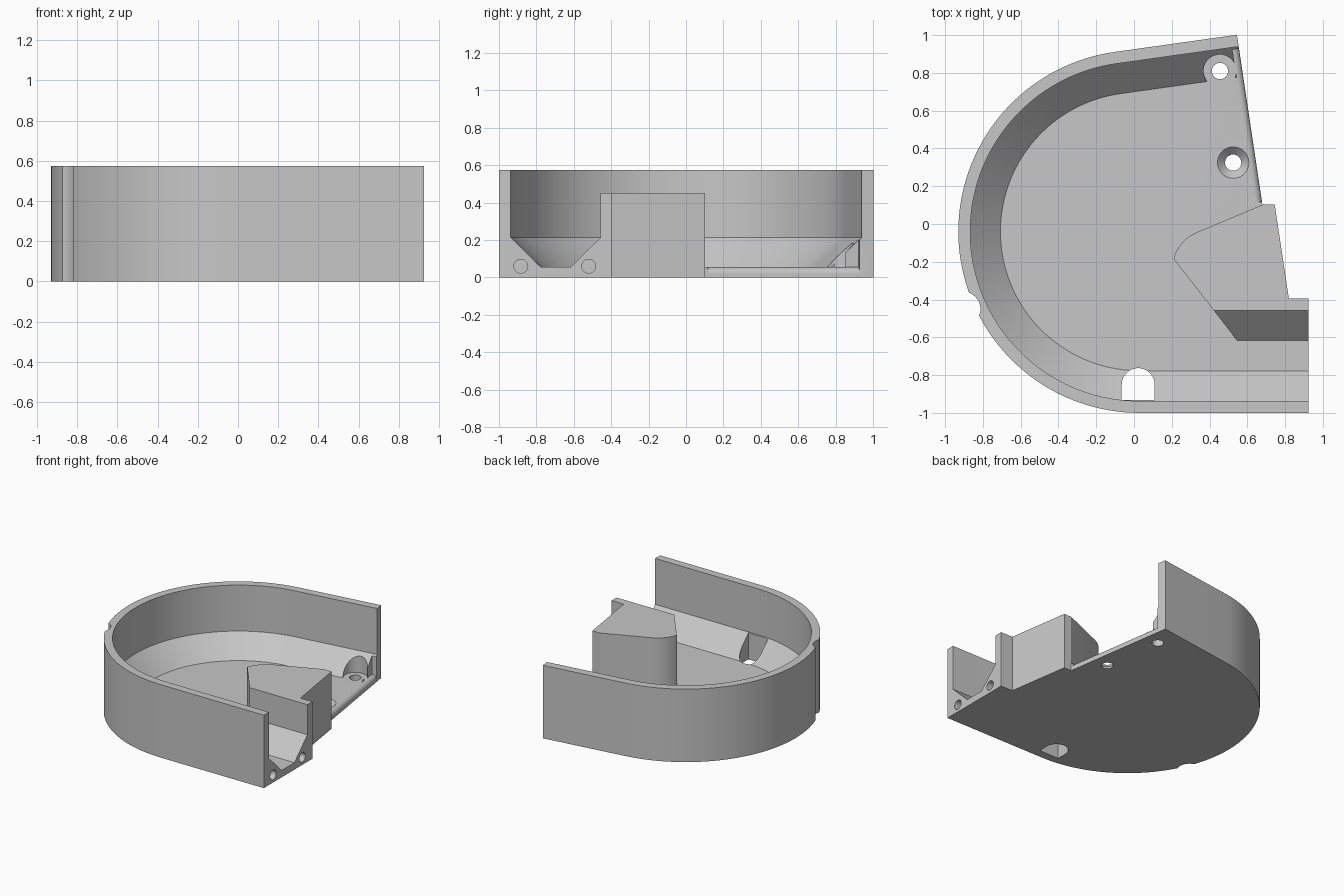
import bpy
import bmesh
from math import sin, cos, radians, pi
from mathutils import Vector

if "Cube" in bpy.data.objects:
    bpy.data.objects.remove(bpy.data.objects["Cube"], do_unlink=True)

CENTRE = Vector((0.03, -0.04))
TILT = radians(8)                      # angle of the rear straight wall
HEIGHT, LEDGE, FLOOR = 0.575, 0.213, 0.055

grey = bpy.data.materials.new("plain_grey")
grey.use_nodes = True
grey.diffuse_color = (0.57, 0.57, 0.57, 1)
grey.node_tree.nodes["Principled BSDF"].inputs["Base Color"].default_value = (0.57, 0.57, 0.57, 1)


def loft(name, rings):
    """Closed solid through rings of 3D points with equal counts."""
    bm = bmesh.new()
    loops = [[bm.verts.new(p) for p in ring] for ring in rings]
    n = len(loops[0])
    for a, b in zip(loops, loops[1:]):
        for i in range(n):
            j = (i + 1) % n
            bm.faces.new((a[i], a[j], b[j], b[i]))
    bm.faces.new(loops[0])
    bm.faces.new(loops[-1])
    bmesh.ops.recalc_face_normals(bm, faces=bm.faces)
    mesh = bpy.data.meshes.new(name)
    bm.to_mesh(mesh)
    bm.free()
    mesh.materials.append(grey)
    obj = bpy.data.objects.new(name, mesh)
    bpy.context.collection.objects.link(obj)
    return obj


def prism(name, outline, z0, z1):
    return loft(name, [[(x, y, z) for x, y in outline] for z in (z0, z1)])


def circle(x, y, r, n=40):
    return [(x + r * cos(2 * pi * i / n), y + r * sin(2 * pi * i / n)) for i in range(n)]


def cut(target, cutter, operation='DIFFERENCE'):
    """Apply a boolean and discard the cutter."""
    cutter.hide_render = True
    mod = target.modifiers.new("cut", 'BOOLEAN')
    mod.operation, mod.solver, mod.object = operation, 'EXACT', cutter
    bpy.context.view_layer.objects.active = target
    bpy.ops.object.modifier_apply(modifier=mod.name)
    bpy.data.objects.remove(cutter, do_unlink=True)


def shell_path(radius, end_x=None, run=1.3):
    """Front straight, left arc and tilted rear straight."""
    steps = 72
    pts = [(end_x or 1.5, CENTRE.y - radius)]
    for i in range(steps + 1):
        a = -pi / 2 - (pi - TILT) * i / steps
        pts.append((CENTRE.x + radius * cos(a), CENTRE.y + radius * sin(a)))
    x, y = pts[-1]
    pts.append((x + run * cos(TILT), y + run * sin(TILT)))
    return pts


# Outer body, including the stepped right edge
outline = shell_path(0.96, 0.925, 0.655)
rear_corner = Vector(outline[-1])
edge_end = Vector((0.68, 0.102))
outline += [edge_end, (0.745, 0.102), (0.82, -0.395), (0.925, -0.395)]
housing = prism("housing", outline, 0, HEIGHT)

# Raised island: rounded nose, slanted sides, sloped channel flank
nose = [(0.21, -0.185), (0.217, -0.158), (0.235, -0.125), (0.262, -0.09),
        (0.295, -0.063), (0.33, -0.045)]
island = prism("island", nose + [(1.3, 0.363), (1.3, -0.7), (0.611, -0.7)], -0.1, 0.45)
channel = [(-1, -0.2), (-0.878, -0.2), (-0.457, LEDGE), (-0.457, 0.7), (-1, 0.7)]
cut(island, loft("channel_cutter", [[(x, y, z) for y, z in channel] for x in (-0.5, 1.5)]))

# Cavity with sloped lower rim, leaving the island standing
cavity = loft("cavity_cutter", [[(x, y, z) for x, y in shell_path(r)]
              for r, z in ((0.737, FLOOR), (0.897, LEDGE), (0.897, 0.8))])
cut(cavity, island)
cut(housing, cavity)

# Screw hole with clearance in the rim, and a countersunk hole
cut(housing, prism("clearance_cutter", circle(0.455, 0.81, 0.087), FLOOR - 0.001, 0.4))
cut(housing, prism("hole_cutter", circle(0.455, 0.81, 0.043), -0.1, 0.3))
cut(housing, loft("countersink_cutter", [[(x, y, z) for x, y in circle(0.525, 0.325, r)]
    for r, z in ((0.043, -0.1), (0.043, 0.015), (0.083, FLOOR), (0.083, 0.2))]))

# Round-ended slot through the front rim
slot = [(0.022 + 0.087 * cos(pi * i / 20), -0.85 + 0.087 * sin(pi * i / 20)) for i in range(21)]
cut(housing, prism("slot_cutter", slot + [(-0.065, -0.932), (0.109, -0.932)], -0.1, 0.35))

# Rounded notch in the outer wall
cut(housing, prism("notch_cutter", circle(-0.905, -0.45, 0.092), -0.1, 0.8))

# Blind pin holes in the right end
for y in (-0.883, -0.52):
    cut(housing, loft("pin_cutter", [[(x, py, pz) for py, pz in circle(y, 0.06, 0.037)]
                                     for x in (0.72, 1.1)]))

# Rounded upper edge of the open floor side
along = (edge_end - rear_corner).normalized()
outward = Vector((-along.y, along.x))
R = 0.035
profile = [(-R + R * sin(pi * i / 12), FLOOR - R + R * cos(pi * i / 12)) for i in range(7)]
profile += [(0.05, FLOOR - R), (0.05, 0.3), (-R, 0.3)]
rings = []
for t in (0.075, 0.893):
    base = rear_corner + along * t
    rings.append([(*(base + outward * u), z) for u, z in profile])
cut(housing, loft("edge_cutter", rings))

# Smooth the curved walls and keep hard edges
bpy.ops.object.select_all(action='DESELECT')
housing.select_set(True)
bpy.context.view_layer.objects.active = housing
bpy.ops.object.shade_smooth_by_angle(angle=radians(25))
